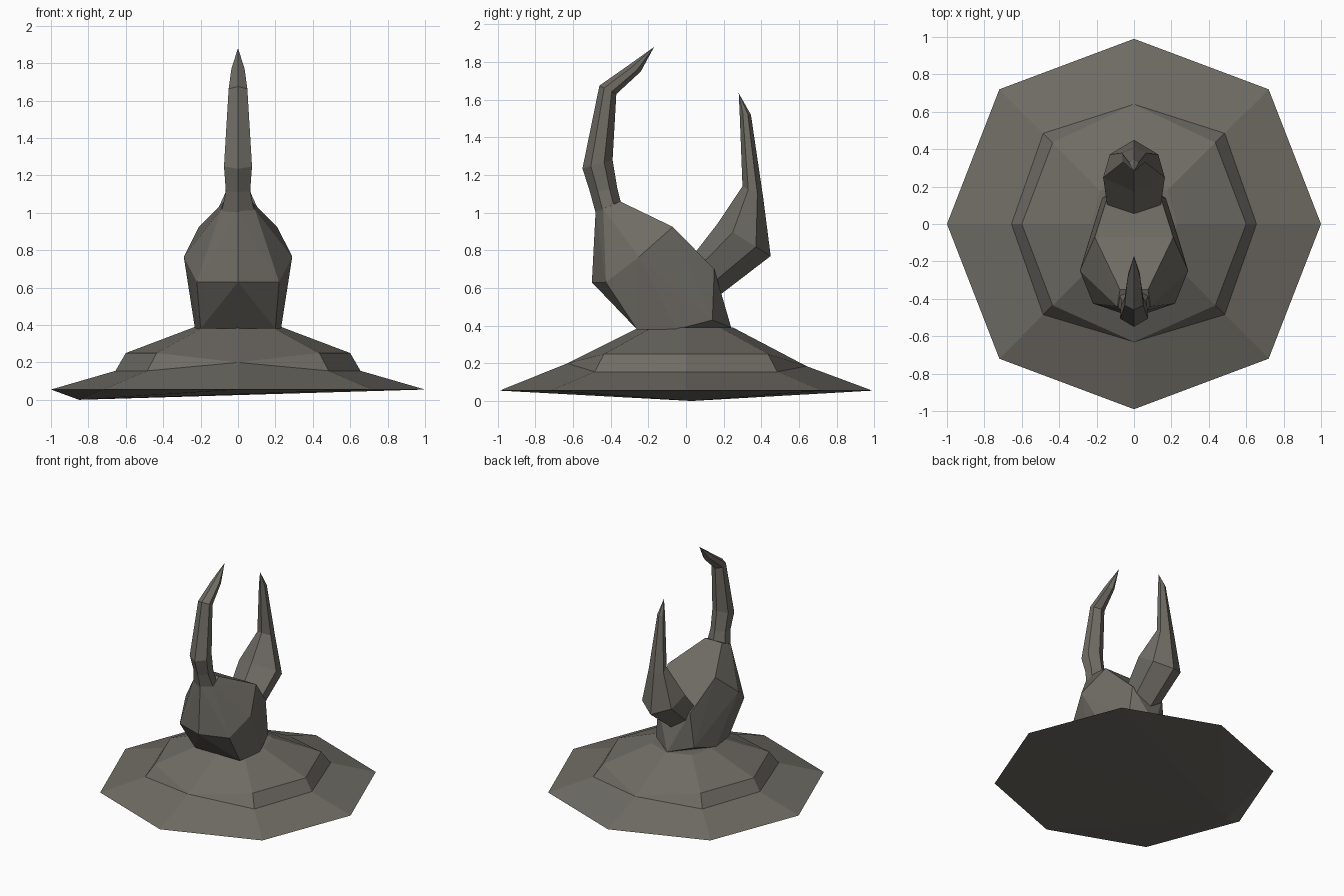
import bpy, bmesh
from math import cos, sin, pi
from mathutils import Vector

if "Cube" in bpy.data.objects:
    bpy.data.objects.remove(bpy.data.objects["Cube"])

stone = bpy.data.materials.new("dark_stone")
stone.diffuse_color = (0.16, 0.15, 0.13, 1)
stone.use_nodes = True
stone.node_tree.nodes["Principled BSDF"].inputs["Base Color"].default_value = stone.diffuse_color


def finish(bm, name):
    bmesh.ops.remove_doubles(bm, verts=bm.verts, dist=0.0005)
    bmesh.ops.recalc_face_normals(bm, faces=bm.faces)
    mesh = bpy.data.meshes.new(name)
    bm.to_mesh(mesh)
    bm.free()
    mesh.materials.append(stone)
    ob = bpy.data.objects.new(name, mesh)
    bpy.context.collection.objects.link(ob)
    return ob


def loft(name, rings, start=None, end=None):
    """Skin equal-sized rings; each end is a flat cap or a point."""
    bm = bmesh.new()
    loops = [[bm.verts.new(p) for p in r] for r in rings]
    n = len(loops[0])
    for a, b in zip(loops, loops[1:]):
        for i in range(n):
            j = (i + 1) % n
            bm.faces.new((a[i], a[j], b[j], b[i]))
    for loop, tip in ((loops[0], start), (loops[-1], end)):
        if tip is None:
            bm.faces.new(loop)
        else:
            t = bm.verts.new(tip)
            for i in range(n):
                bm.faces.new((loop[i], loop[(i + 1) % n], t))
    return finish(bm, name)


def octagon(rx, ry, z, diag=None, front=None, back=None):
    """Eight points; diagonals and front/back points can be overridden."""
    pts = []
    for i in range(8):
        a = i * pi / 4
        p = Vector((rx * cos(a), ry * sin(a), z))
        if i % 2 and diag:
            p.x = diag if cos(a) > 0 else -diag
            p.y = diag if sin(a) > 0 else -diag
        if i == 6 and front:
            p = Vector((0, *front))
        if i == 2 and back:
            p = Vector((0, *back))
        pts.append(p)
    return pts


def horn_ring(outer, inner, w1, w2):
    """Hexagonal horn section, symmetric in x, from outer to inner edge."""
    o, i = Vector((0, *outer)), Vector((0, *inner))
    s1, s2 = o.lerp(i, 0.28), o.lerp(i, 0.72)
    x1, x2 = Vector((w1, 0, 0)), Vector((w2, 0, 0))
    return [o, s1 + x1, s2 + x2, i, s2 - x2, s1 - x1]


# Stepped octagonal base: the step fades out at the front and back points
front, back = (-0.63, 0.20), (0.64, 0.185)
loft("base", [
    octagon(1.0, 0.99, 0.055, 0.72),
    octagon(0.655, 0.64, 0.155, 0.485, front, back),
    octagon(0.60, 0.60, 0.25, 0.435, front, back),
    octagon(0.23, 0.25, 0.39, 0.18),
], start=(-0.85, 0.03, 0))

# Faceted body: hull of mirrored corner points
half = [(0.20, -0.26, 0.38), (0.23, -0.05, 0.38), (0.17, 0.14, 0.43),
        (0, 0.24, 0.39), (0, -0.50, 0.63), (0.22, -0.425, 0.63),
        (0.29, -0.25, 0.765), (0.21, -0.07, 0.925), (0.14, 0.15, 0.70),
        (0, -0.48, 1.01), (0.09, -0.44, 1.02), (0.075, -0.35, 1.06)]
bm = bmesh.new()
for x, y, z in half:
    for s in ((1, -1) if x else (1,)):
        bm.verts.new((s * x, y, z))
bmesh.ops.convex_hull(bm, input=bm.verts)
finish(bm, "body")

# Tall front horn, hooked back at the top
loft("front_horn", [
    horn_ring((-0.475, 0.98), (-0.34, 1.03), 0.09, 0.08),
    horn_ring((-0.51, 1.11), (-0.365, 1.13), 0.065, 0.065),
    horn_ring((-0.55, 1.235), (-0.39, 1.28), 0.075, 0.07),
    horn_ring((-0.46, 1.675), (-0.37, 1.63), 0.05, 0.05),
    horn_ring((-0.31, 1.78), (-0.24, 1.75), 0.035, 0.03),
], end=(0, -0.17, 1.88))

# Back horn: swells out of the rump, then tapers upward
loft("back_horn", [
    horn_ring((0.15, 0.54), (0.05, 0.79), 0.11, 0.14),
    horn_ring((0.45, 0.77), (0.17, 0.945), 0.13, 0.165),
    horn_ring((0.41, 1.08), (0.30, 1.14), 0.065, 0.06),
    horn_ring((0.345, 1.52), (0.285, 1.53), 0.025, 0.025),
], end=(0, 0.28, 1.635))
